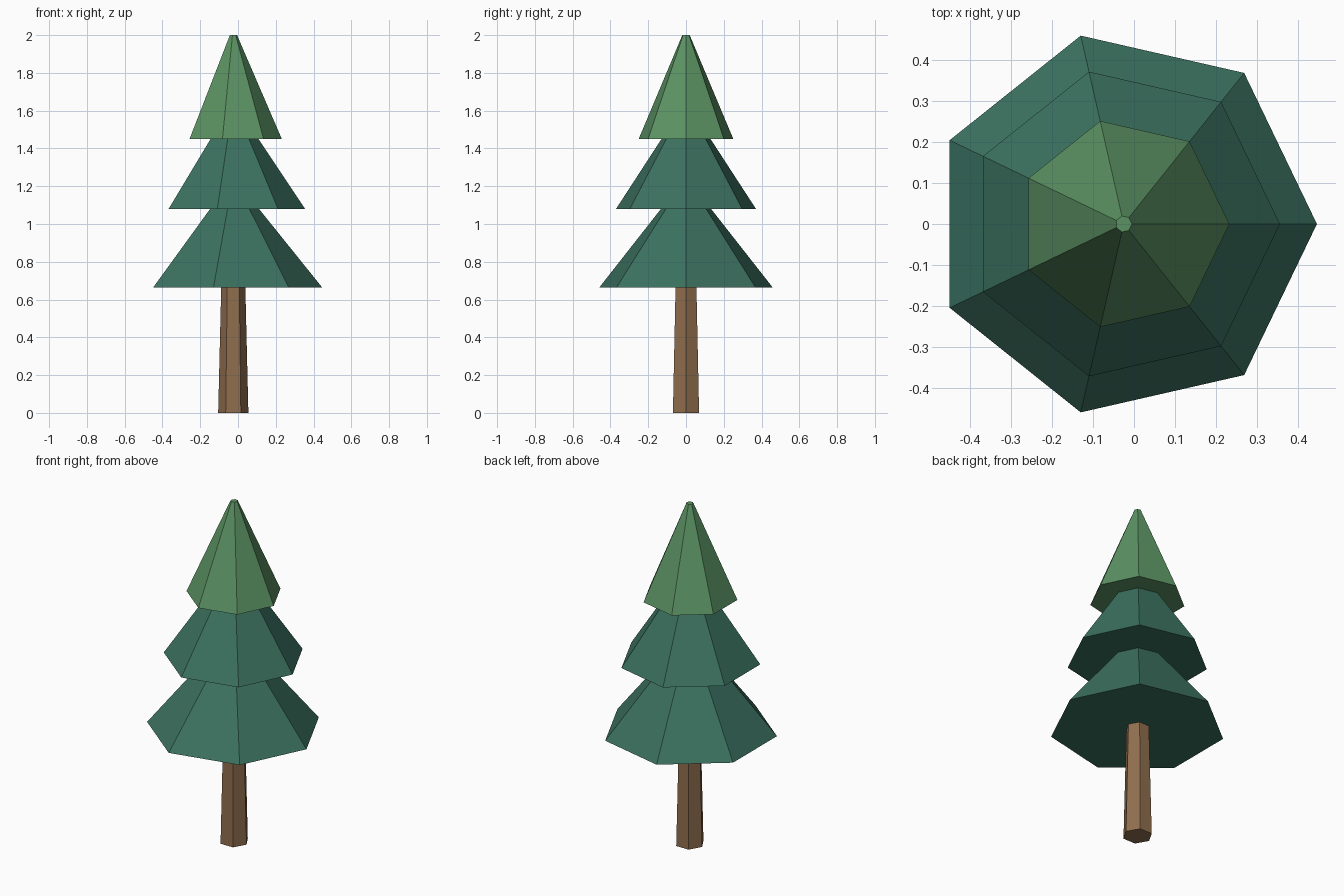
import bpy
import bmesh
from math import cos, sin, tau

cube = bpy.data.objects.get("Cube")
if cube:
    bpy.data.objects.remove(cube, do_unlink=True)

AXIS_X = -0.025  # centre line of the tree


def make_material(name, rgb):
    mat = bpy.data.materials.new(name)
    mat.use_nodes = True
    color = (*rgb, 1.0)
    mat.diffuse_color = color
    mat.node_tree.nodes["Principled BSDF"].inputs["Base Color"].default_value = color
    return mat


def frustum(name, sides, r_bottom, r_top, z_bottom, z_top, mat):
    """Closed, flat-shaded tapered prism with one corner pointing to +x."""
    bm = bmesh.new()
    low, high = [
        [bm.verts.new((r * cos(tau * i / sides), r * sin(tau * i / sides), z))
         for i in range(sides)]
        for r, z in ((r_bottom, 0), (r_top, z_top - z_bottom))
    ]
    bm.faces.new(low[::-1])
    bm.faces.new(high)
    for i in range(sides):
        j = (i + 1) % sides
        bm.faces.new((low[i], low[j], high[j], high[i]))
    mesh = bpy.data.meshes.new(name)
    bm.to_mesh(mesh)
    bm.free()
    mesh.materials.append(mat)
    obj = bpy.data.objects.new(name, mesh)
    obj.location = (AXIS_X, 0, z_bottom)
    bpy.context.collection.objects.link(obj)
    return obj


bark = make_material("brown bark", (0.28, 0.156, 0.076))
dark = make_material("dark green needles", (0.044, 0.166, 0.116))
light = make_material("light green needles", (0.105, 0.29, 0.125))

# Hexagonal trunk, its top hidden inside the lowest tier
frustum("trunk", 6, 0.08, 0.063, 0, 0.70, bark)

# Seven-sided foliage tiers, each top tucked into the tier above
frustum("lower_foliage", 7, 0.47, 0.12, 0.665, 1.10, dark)
frustum("middle_foliage", 7, 0.38, 0.12, 1.08, 1.47, dark)
frustum("top_foliage", 7, 0.257, 0.02, 1.45, 2.0, light)
